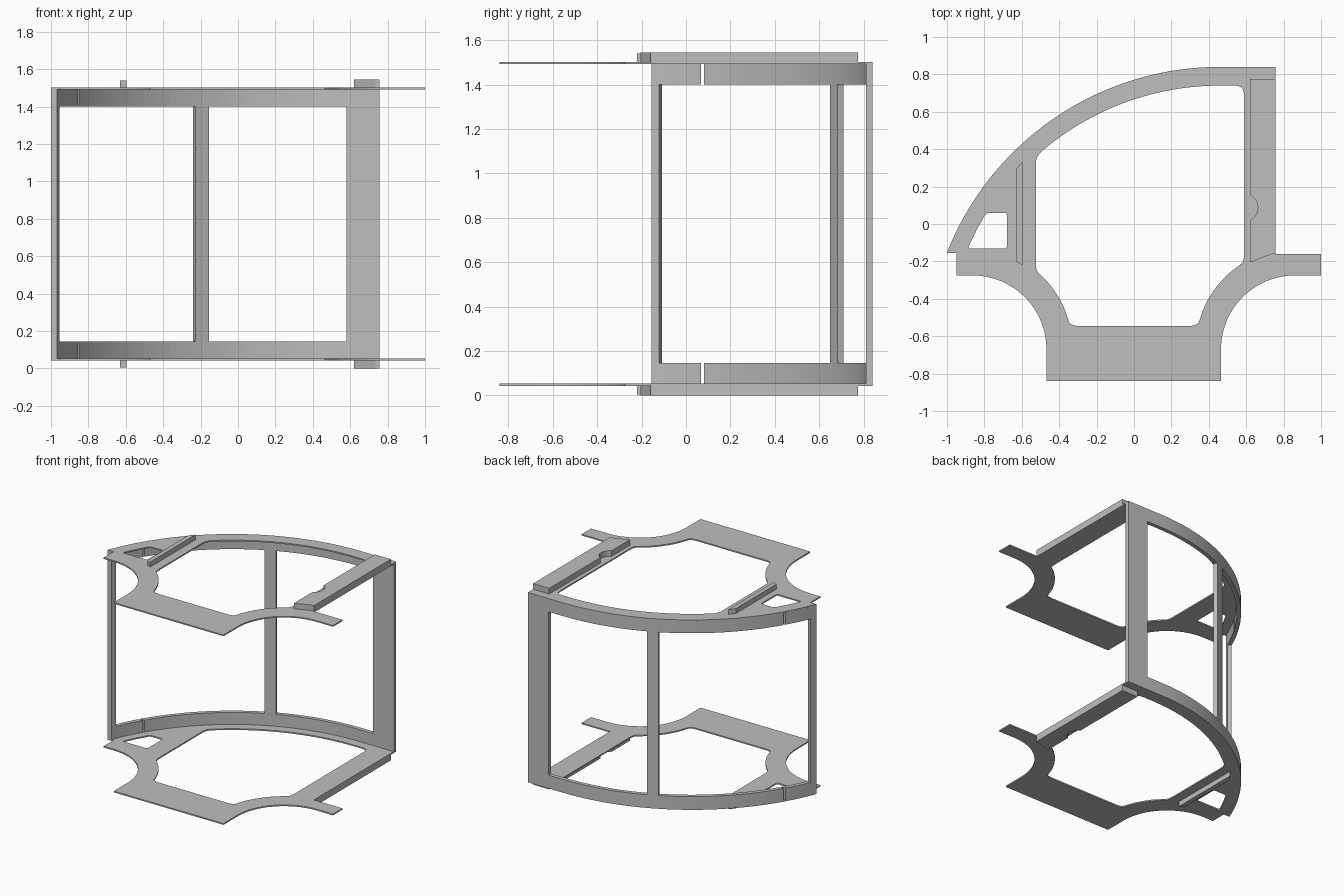
import bpy
from math import sin, cos, radians, degrees, asin
from mathutils import Vector

if "Cube" in bpy.data.objects:
    bpy.data.objects.remove(bpy.data.objects["Cube"], do_unlink=True)

GREY = bpy.data.materials.new("light grey")
GREY.use_nodes = True
GREY.diffuse_color = (0.52, 0.52, 0.52, 1)
GREY.node_tree.nodes["Principled BSDF"].inputs["Base Color"].default_value = GREY.diffuse_color

HEIGHT = 1.545
CX, CY = 0.46, -0.73           # centre of the big curved wall
R_OUT, R_IN, R_HOLE = 1.57, 1.54, 1.47
FRONT, EDGE = -0.155, 0.757    # front end of the wall, straight side


def arc(cx, cy, r, a0, a1, n=12):
    """Points on an arc, angles in degrees."""
    steps = [radians(a0 + (a1 - a0) * i / n) for i in range(n + 1)]
    return [(cx + r * cos(a), cy + r * sin(a)) for a in steps]


def angle_at(r, y):
    """Angle on the left half of the big circle at a given y."""
    return 180 - degrees(asin((y - CY) / r))


def rounded(points):
    """Round every corner given as (x, y, size)."""
    out = []
    for i, p in enumerate(points):
        if len(p) == 2:
            out.append(p)
            continue
        c = Vector(p[:2])
        ends = []
        for q in (points[i - 1], points[(i + 1) % len(points)]):
            d = Vector(q[:2]) - c
            ends.append(c + d.normalized() * min(p[2], d.length * 0.9))
        for k in range(6):
            t = k / 5
            out.append(tuple(ends[0] * (1 - t) ** 2 + c * 2 * t * (1 - t) + ends[1] * t * t))
    return out


def slab(name, outlines, z0, z1):
    """Upright prism from a plan outline, with further outlines as holes."""
    curve = bpy.data.curves.new(name, "CURVE")
    curve.dimensions, curve.fill_mode = "2D", "BOTH"
    curve.extrude = (z1 - z0) / 2
    for pts in outlines:
        spline = curve.splines.new("POLY")
        spline.points.add(len(pts) - 1)
        for sp, (x, y) in zip(spline.points, pts):
            sp.co = (x, y, 0, 1)
        spline.use_cyclic_u = True
    helper = bpy.data.objects.new(name + " helper", curve)
    bpy.context.collection.objects.link(helper)
    graph = bpy.context.evaluated_depsgraph_get()
    mesh = bpy.data.meshes.new_from_object(helper.evaluated_get(graph))
    bpy.data.objects.remove(helper, do_unlink=True)
    mesh.materials.clear()
    mesh.materials.append(GREY)
    for f in mesh.polygons:
        f.use_smooth = False
        f.material_index = 0
    obj = bpy.data.objects.new(name, mesh)
    obj.location.z = (z0 + z1) / 2
    bpy.context.collection.objects.link(obj)
    return obj


def wall_plan(outer, inner, tail=None):
    """Plan of a wall strip between (start, end) angles, with an optional straight tail."""
    pts = arc(CX, CY, R_OUT, *outer, n=36)
    if tail is not None:
        pts += [(tail, CY + R_OUT), (tail, CY + R_IN)]
    return pts + arc(CX, CY, R_IN, *inner[::-1], n=36)


# Plate outline with concave front corners
plate = arc(CX, CY, R_OUT, angle_at(R_OUT, FRONT), 90, 40)
plate += [(EDGE, 0.84), (EDGE, -0.16), (1, -0.16), (1, -0.275)]
plate += arc(0.86, -0.67, 0.395, 90, 180, 16)
plate += [(0.465, -0.84), (-0.468, -0.84)]
plate += arc(-0.863, -0.67, 0.395, 0, 90, 16)
plate += [(-0.95, -0.275), (-0.95, FRONT)]

# Large opening in the plate
opening = [(-0.525, 0.361, 0.04)] + arc(CX, CY, R_HOLE, 130, 90, 24)
opening += [(0.588, 0.74, 0.05), (0.588, -0.205, 0.04)]
opening += arc(0.86, -0.66, 0.53, 124, 164)
opening += [(0.343, -0.545, 0.05), (-0.343, -0.545, 0.05)]
opening += arc(-0.86, -0.66, 0.53, 16, 48) + [(-0.525, -0.249, 0.04)]

# Small opening near the front end of the wall
small = [(-0.89, -0.132, 0.02), (-0.843, -0.035), (-0.79, 0.06, 0.02),
         (-0.68, 0.06, 0.015), (-0.68, -0.132, 0.015)]

# Wide notched runner and narrow runner
wide = [(0.62, 0.775)] + arc(0.585, 0.087, 0.077, 63, -63, 10)
wide += [(0.62, -0.205), (0.68, -0.182), (0.735, -0.162), (EDGE, -0.16), (EDGE, 0.775)]
narrow = [(-0.63, 0.295), (-0.595, 0.335), (-0.595, -0.22), (-0.63, -0.2)]

# Rail pieces either side of a thin slit
SLIT = (0.068, 0.08)
front_rail = wall_plan(*[(angle_at(r, FRONT), angle_at(r, SLIT[0])) for r in (R_OUT, R_IN)])
main_rail = wall_plan(*[(angle_at(r, SLIT[1]), 90) for r in (R_OUT, R_IN)], tail=0.58)

for level in ("bottom", "top"):
    def both(name, outlines, z0, z1):
        if level == "top":
            z0, z1 = HEIGHT - z1, HEIGHT - z0
        slab(f"{level}_{name}", outlines, z0, z1)

    both("plate", [plate, rounded(opening), rounded(small)], 0.043, 0.053)
    both("wide_runner", [wide], 0, 0.043)
    both("narrow_runner", [narrow], 0.005, 0.043)
    both("front_rail", [front_rail], 0.053, 0.145)
    both("main_rail", [main_rail], 0.053, 0.145)

# Posts between the rails
z_low, z_high = 0.145, HEIGHT - 0.145
slab("front_post", [wall_plan((angle_at(R_OUT, FRONT), 156.7), (angle_at(R_IN, FRONT), 156.7))],
     z_low, z_high)
slab("middle_post", [wall_plan((116.5, 113.5), (116.5, 113.5))], z_low, z_high)
slab("corner_pillar", [[(0.58, 0.81), (EDGE, 0.81), (EDGE, 0.84), (0.58, 0.84)]],
     0.053, HEIGHT - 0.053)
